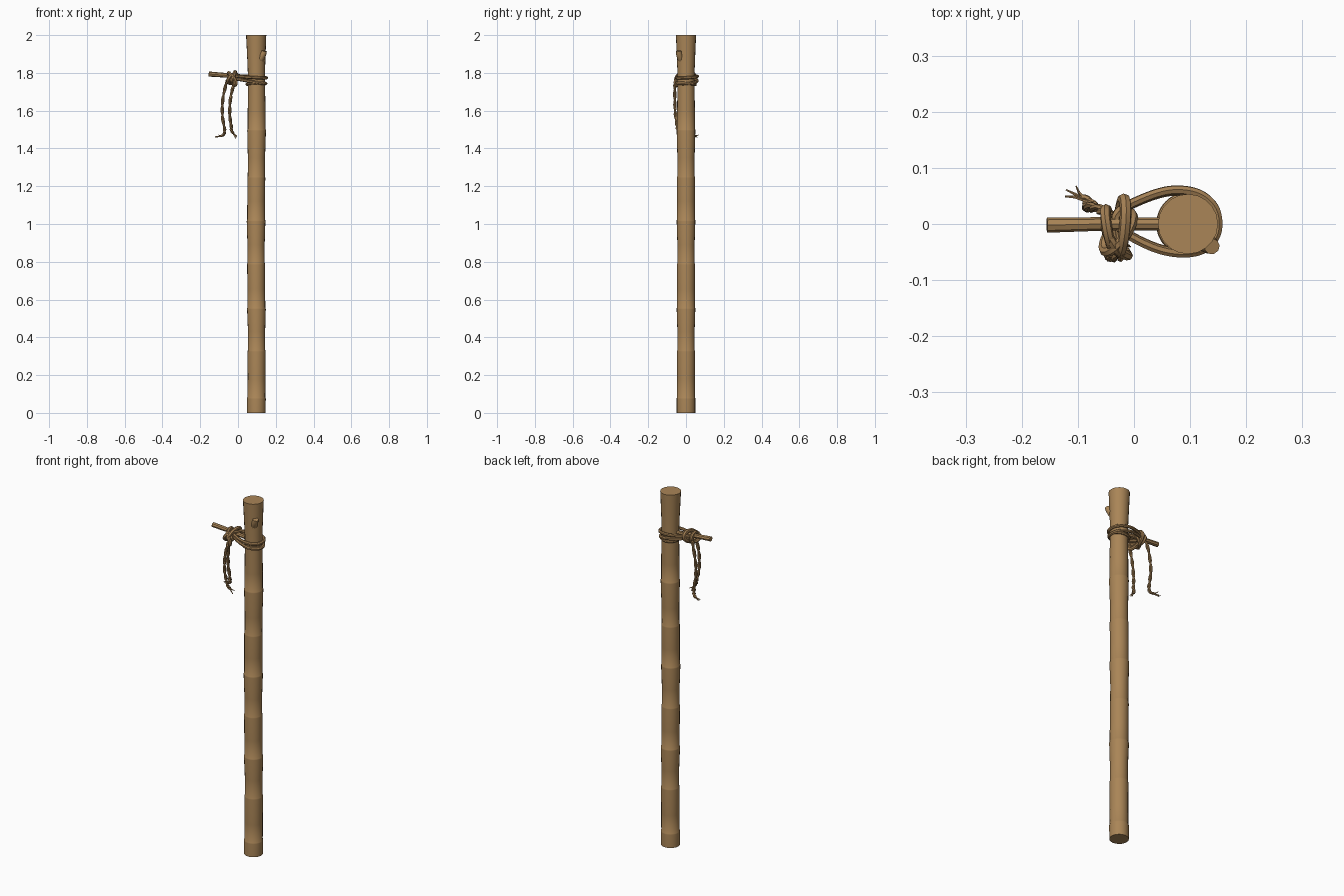
import bpy, bmesh, math, random
from mathutils import Vector

if "Cube" in bpy.data.objects:
    bpy.data.objects.remove(bpy.data.objects["Cube"])
random.seed(4)

wood = bpy.data.materials.new("tan wood")
wood.diffuse_color = (0.40, 0.235, 0.095, 1)
wood.use_nodes = True
wood.node_tree.nodes["Principled BSDF"].inputs["Base Color"].default_value = wood.diffuse_color
twine = bpy.data.materials.new("tan rope")
twine.diffuse_color = (0.37, 0.215, 0.088, 1)
twine.use_nodes = True
twine.node_tree.nodes["Principled BSDF"].inputs["Base Color"].default_value = twine.diffuse_color
PX = 0.097  # pole centre in x


def finish(bm, name, mat, angle=40):
    bmesh.ops.recalc_face_normals(bm, faces=bm.faces)
    me = bpy.data.meshes.new(name)
    bm.to_mesh(me)
    bm.free()
    me.materials.append(mat)
    ob = bpy.data.objects.new(name, me)
    bpy.context.collection.objects.link(ob)
    bpy.ops.object.select_all(action='DESELECT')
    ob.select_set(True)
    bpy.context.view_layer.objects.active = ob
    bpy.ops.object.shade_smooth_by_angle(angle=math.radians(angle))
    return ob


def skin(bm, rings, closed=False):
    rows = [[bm.verts.new(p) for p in r] for r in rings]
    n = len(rows[0])
    for i in range(len(rows) - (0 if closed else 1)):
        a, b = rows[i], rows[(i + 1) % len(rows)]
        for k in range(n):
            bm.faces.new((a[k], a[(k + 1) % n], b[(k + 1) % n], b[k]))
    if not closed:
        bm.faces.new(rows[0])
        bm.faces.new(rows[-1])


def smooth_path(pts, closed, steps=8):
    # Catmull-Rom path through the points
    p = [Vector(q) for q in pts]
    p = [p[-1]] + p + p[:2] if closed else [p[0]] + p + [p[-1]]
    out = []
    for i in range(1, len(p) - 2):
        a, b, c, d = p[i - 1:i + 3]
        for s in range(steps):
            t = s / steps
            out.append(0.5 * (2 * b + (c - a) * t + (2 * a - 5 * b + 4 * c - d) * t * t
                              + (3 * b - a - 3 * c + d) * t ** 3))
    return out if closed else out + [p[-2]]


def tube(bm, path, radius, closed=False, sides=7, taper=1.0):
    n, rings, normal = len(path), [], None
    for i, p in enumerate(path):
        if closed:
            t = path[(i + 1) % n] - path[i - 1]
        else:
            t = path[min(i + 1, n - 1)] - path[max(i - 1, 0)]
        t.normalize()
        if normal is None:
            normal = t.orthogonal()
        normal = (normal - t * normal.dot(t)).normalized()
        side = t.cross(normal)
        r = radius * (1 + (taper - 1) * i / (n - 1))
        rings.append([p + r * (normal * math.cos(a) + side * math.sin(a))
                      for a in (2 * math.pi * k / sides for k in range(sides))])
    skin(bm, rings, closed)


def rope(name, pts, radius, closed=True):
    bm = bmesh.new()
    tube(bm, smooth_path(pts, closed), radius, closed)
    return finish(bm, name, twine)


def ellipse(c, u, v, n=12):
    c, u, v = Vector(c), Vector(u), Vector(v)
    return [c + u * math.cos(2 * math.pi * k / n) + v * math.sin(2 * math.pi * k / n) for k in range(n)]


# jointed pole: a small ledge at every node
nodes = [0.08, 0.33, 0.555, 0.79, 1.02, 1.25, 1.50]
profile = [(0, 0.049)]
for i, z in enumerate(nodes):
    lo, hi = ((0.0495, 0.0470) if i % 2 == 0 else (0.0475, 0.0455))
    profile += [(z - 0.006, lo), (z, lo - 0.0005), (z + 0.003, hi), (z + 0.1, hi)]
profile += [(1.72, 0.0455), (1.82, 0.046), (1.92, 0.050), (2.0, 0.0535)]
SIDES = 20
bm = bmesh.new()
rings = []
for i, (z, r) in enumerate(profile):
    ox = 0.0015 * math.sin(z * 5)
    rings.append([(PX + ox + r * math.cos(2 * math.pi * k / SIDES),
                   r * math.sin(2 * math.pi * k / SIDES), z) for k in range(SIDES)])
skin(bm, rings)
finish(bm, "pole", wood)

# cut branch stub near the top
bm = bmesh.new()
tube(bm, [Vector(p) for p in ((0.115, -0.022, 1.865), (0.126, -0.032, 1.885),
                              (0.136, -0.038, 1.905), (0.139, -0.040, 1.916))],
     0.019, sides=9, taper=0.75)
finish(bm, "branch_stub", wood)

# peg
bm = bmesh.new()
tube(bm, [Vector(p) for p in ((-0.155, -0.002, 1.794), (-0.06, 0, 1.787), (0.08, 0, 1.773))],
     0.0135, sides=8, taper=0.8)
finish(bm, "peg", wood, 30)

# wraps round the pole, drawn in towards the peg
plan = [(-0.03, 0.018), (0.01, 0.043), (0.065, 0.060), (0.115, 0.054), (0.145, 0.026),
        (0.148, -0.015), (0.125, -0.044), (0.085, -0.052), (0.035, -0.042), (-0.02, -0.012)]
for name, dz, tilt, grow in (("upper_wrap", 1.777, -0.06, 1.0), ("lower_wrap", 1.752, -0.18, 0.97)):
    pts = [(x if x < 0.06 else 0.06 + (x - 0.06) * grow, y * grow,
            dz + tilt * (x - PX) * (1 if dz > 1.76 else 0.9) + 0.05 * y) for x, y in plan]
    rope(name, pts, 0.0085)
rope("pole_lashing", ellipse((PX, 0, 1.742), (0.050, 0, 0.003), (0, 0.050, -0.005), 16), 0.0075)

# knot over the peg
rope("knot_band_front", ellipse((-0.022, -0.003, 1.777), (0.004, 0.047, 0.006), (0.006, 0, 0.027)), 0.0105)
rope("knot_band_back", ellipse((-0.044, -0.008, 1.776), (-0.006, 0.034, 0.004), (-0.004, 0, 0.024)), 0.0095)
rope("knot_cross", ellipse((-0.028, -0.015, 1.770), (0.026, 0.028, 0.012), (0.002, -0.020, 0.022)), 0.009)
rope("knot_lower", [(-0.045, 0.02, 1.765), (-0.03, -0.02, 1.745), (-0.015, -0.050, 1.735),
                    (-0.012, -0.056, 1.755), (-0.03, -0.045, 1.785), (-0.05, -0.01, 1.795)], 0.009)


# hanging rope ends: two twisted strands and a frayed tip
def hanging(name, pts, tip_dir):
    path = smooth_path(pts, False, 14)
    bm = bmesh.new()
    for phase in (0, math.pi):
        strand = []
        for i, p in enumerate(path):
            a = phase + i * 0.33
            strand.append(p + 0.0042 * Vector((math.cos(a), math.sin(a), 0)))
        tube(bm, strand, 0.0054, sides=6)
    end, d = path[-1], Vector(tip_dir)
    for k in range(5):
        j = Vector([random.uniform(-0.013, 0.013) for _ in range(3)])
        tube(bm, [end - d * 0.2, end + d * 0.5 + j * 0.4, end + d + j], 0.0042, sides=5, taper=0.3)
    finish(bm, name, twine)


hanging("hanging_end_left", [(-0.045, 0.015, 1.775), (-0.062, 0.026, 1.745), (-0.080, 0.030, 1.66),
                             (-0.083, 0.030, 1.58), (-0.072, 0.030, 1.505), (-0.074, 0.034, 1.475),
                             (-0.090, 0.045, 1.465)], (-0.024, 0.015, 0.0))
hanging("hanging_end_right", [(-0.015, -0.050, 1.765), (-0.024, -0.058, 1.735), (-0.040, -0.059, 1.66),
                              (-0.044, -0.056, 1.58), (-0.036, -0.048, 1.52), (-0.034, -0.042, 1.495),
                              (-0.026, -0.036, 1.48)], (0.010, 0.006, -0.020))
